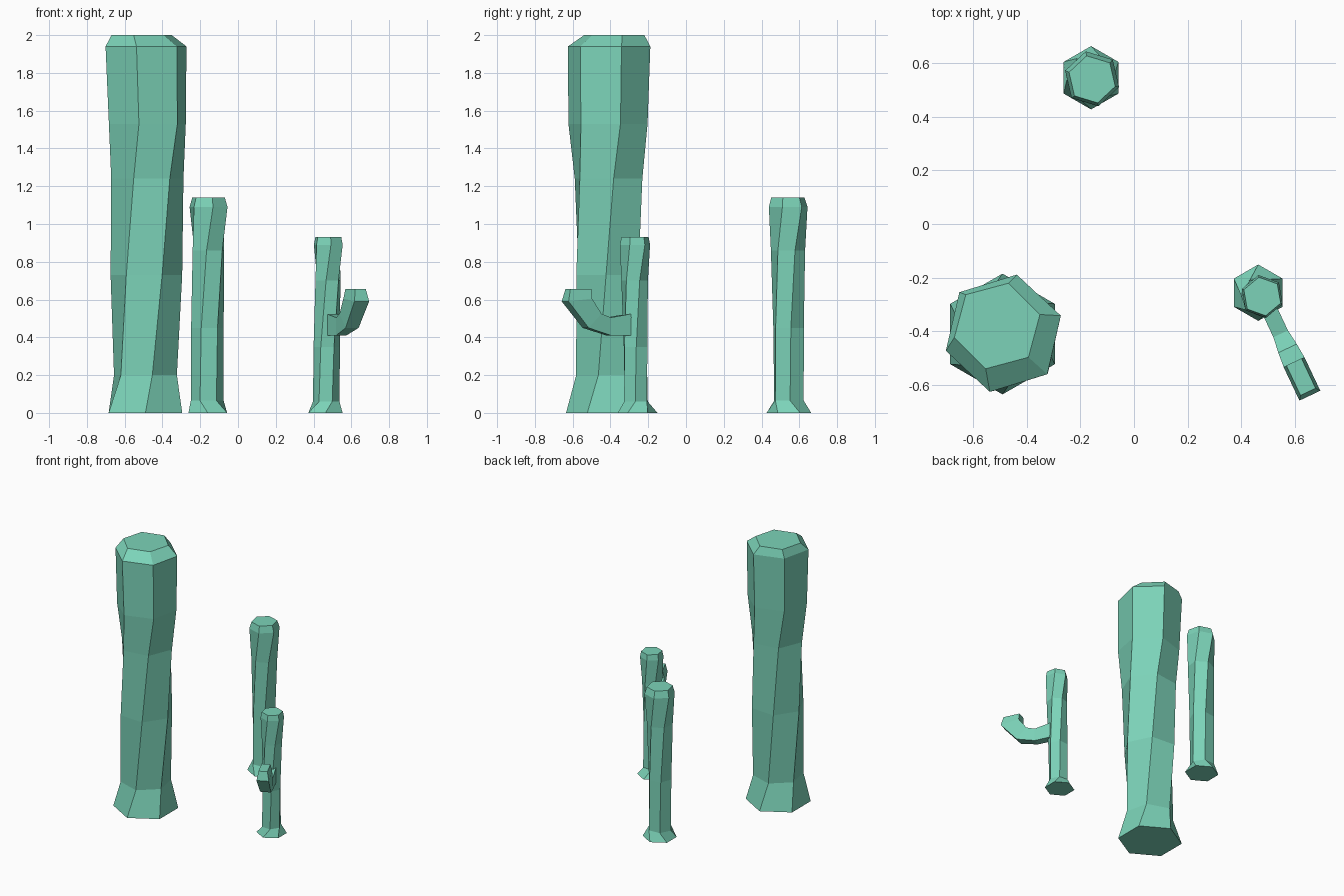
import bpy, bmesh
from math import sin, cos, radians
from mathutils import Vector

if "Cube" in bpy.data.objects:
    bpy.data.objects.remove(bpy.data.objects["Cube"])

# One flat colour for every plant
green = bpy.data.materials.new("cactus_green")
green.use_nodes = True
colour = (0.2, 0.65, 0.48, 1)
green.diffuse_color = colour
green.node_tree.nodes["Principled BSDF"].inputs["Base Color"].default_value = colour


def loft(name, rings):
    """Skin a list of equal rings of points and close both ends."""
    bm = bmesh.new()
    loops = [[bm.verts.new(p) for p in ring] for ring in rings]
    n = len(loops[0])
    for low, high in zip(loops, loops[1:]):
        for i in range(n):
            j = (i + 1) % n
            bm.faces.new((low[i], low[j], high[j], high[i]))
    bm.faces.new(loops[0][::-1])
    bm.faces.new(loops[-1])
    bmesh.ops.recalc_face_normals(bm, faces=bm.faces)
    mesh = bpy.data.meshes.new(name)
    bm.to_mesh(mesh)
    bm.free()
    mesh.materials.append(green)
    obj = bpy.data.objects.new(name, mesh)
    bpy.context.collection.objects.link(obj)
    return obj


def hexagon(x, y, z, radius, turn):
    angles = [radians(turn + 60 * i) for i in range(6)]
    return [Vector((x + radius * cos(a), y + radius * sin(a), z)) for a in angles]


# Trunks: each level is centre x, centre y, height, radius, twist
trunks = {
    "large_trunk": [
        (-0.49, -0.41, 0, 0.225, -90), (-0.49, -0.41, 0.2, 0.175, -78),
        (-0.485, -0.41, 0.73, 0.19, -64), (-0.48, -0.41, 1.24, 0.193, -52),
        (-0.48, -0.413, 1.53, 0.214, -42), (-0.487, -0.407, 1.94, 0.224, -43),
        (-0.51, -0.38, 2.0, 0.165, -45)],
    "medium_trunk": [
        (-0.16, 0.545, 0, 0.118, -90), (-0.163, 0.545, 0.065, 0.087, -116),
        (-0.162, 0.543, 0.45, 0.087, -112), (-0.157, 0.54, 0.86, 0.091, -96),
        (-0.156, 0.541, 1.09, 0.105, -77), (-0.156, 0.539, 1.14, 0.09, -77)],
    "small_trunk": [
        (0.463, -0.256, 0, 0.105, -90), (0.467, -0.265, 0.06, 0.07, -63),
        (0.47, -0.267, 0.35, 0.07, -57), (0.476, -0.272, 0.7, 0.071, -38),
        (0.478, -0.27, 0.89, 0.081, -20), (0.478, -0.27, 0.93, 0.073, -20)],
}
for name, levels in trunks.items():
    loft(name, [hexagon(*level) for level in levels])

# Bent arm: outer reach and height, inner reach and height, width
root = Vector((0.476, -0.26, 0))
out = Vector((0.427, -0.904, 0)).normalized()
side = Vector((-out.y, out.x, 0))
sections = [
    (0.04, 0.41, 0.04, 0.525, 0.06), (0.165, 0.41, 0.165, 0.505, 0.06),
    (0.3, 0.45, 0.225, 0.525, 0.076), (0.42, 0.59, 0.283, 0.605, 0.086),
    (0.404, 0.655, 0.281, 0.655, 0.062)]


def arm_ring(s0, z0, s1, z1, width):
    low = root + out * s0 + Vector((0, 0, z0))
    high = root + out * s1 + Vector((0, 0, z1))
    half = side * width / 2
    return [low - half, low + half, high + half, high - half]


loft("small_arm", [arm_ring(*s) for s in sections])
